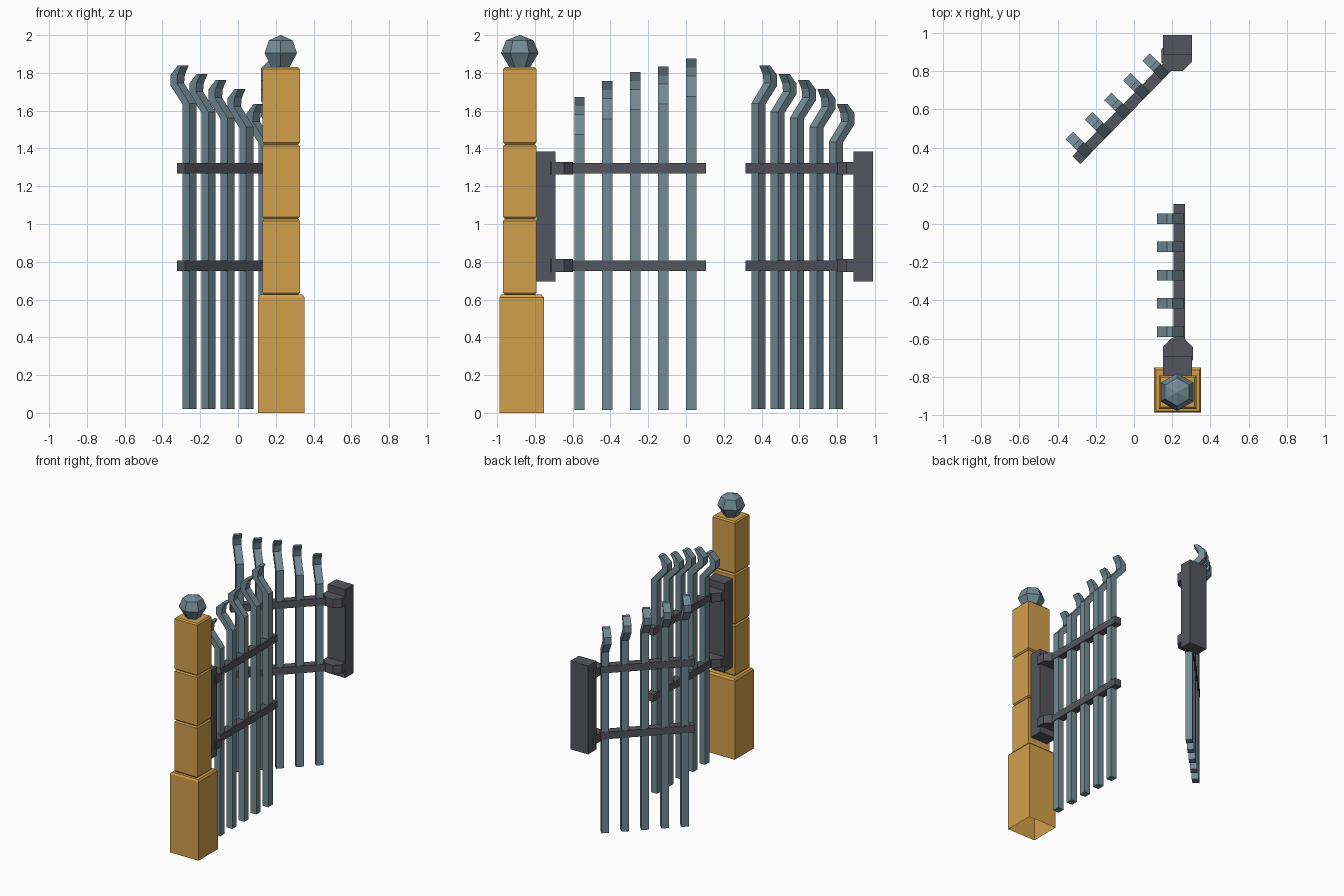
import bpy, bmesh, math
from mathutils import Matrix

if "Cube" in bpy.data.objects:
    bpy.data.objects.remove(bpy.data.objects["Cube"])


def material(name, color):
    m = bpy.data.materials.new(name)
    m.diffuse_color = (*color, 1)
    m.use_nodes = True
    m.node_tree.nodes["Principled BSDF"].inputs["Base Color"].default_value = m.diffuse_color
    return m


STONE = material("stone", (0.65, 0.35, 0.07))
STEEL = material("steel", (0.17, 0.26, 0.30))
IRON = material("dark_iron", (0.09, 0.09, 0.115))


def finish(bm, name, mat, matrix=Matrix()):
    bmesh.ops.transform(bm, matrix=matrix, verts=bm.verts)
    bmesh.ops.recalc_face_normals(bm, faces=bm.faces)
    mesh = bpy.data.meshes.new(name)
    bm.to_mesh(mesh)
    bm.free()
    mesh.materials.append(mat)
    ob = bpy.data.objects.new(name, mesh)
    bpy.context.collection.objects.link(ob)
    return ob


def loft(rings, name, mat, cap_bottom=True, matrix=Matrix()):
    """Skin a stack of equal-length point loops and cap the ends."""
    bm = bmesh.new()
    loops = [[bm.verts.new(p) for p in ring] for ring in rings]
    n = len(loops[0])
    for a, b in zip(loops, loops[1:]):
        for i in range(n):
            j = (i + 1) % n
            bm.faces.new((a[i], a[j], b[j], b[i]))
    bm.faces.new(loops[-1])
    if cap_bottom:
        bm.faces.new(loops[0])
    return finish(bm, name, mat, matrix)


def box(lo, hi, name, mat, matrix=Matrix()):
    rect = [(lo[0], lo[1]), (hi[0], lo[1]), (hi[0], hi[1]), (lo[0], hi[1])]
    return loft([[(x, y, z) for x, y in rect] for z in (lo[2], hi[2])],
                name, mat, True, matrix)


# Stone pillar: open-bottomed base and three chamfered blocks
def rect_ring(z, hx, hy, cy):
    return [(0.229 + sx * hx, cy + sy * hy, z)
            for sx, sy in ((-1, -1), (1, -1), (1, 1), (-1, 1))]


rings = [rect_ring(0, 0.123, 0.118, -0.87), rect_ring(0.612, 0.123, 0.118, -0.87),
         rect_ring(0.626, 0.113, 0.108, -0.872)]
for z0, z1 in ((0.626, 1.027), (1.027, 1.422), (1.422, 1.83)):
    rings += [rect_ring(z0, 0.089, 0.079, -0.88), rect_ring(z0 + 0.01, 0.098, 0.088, -0.88),
              rect_ring(z1 - 0.01, 0.098, 0.088, -0.88)]
rings.append(rect_ring(1.83, 0.089, 0.079, -0.88))
loft(rings, "stone_pillar", STONE, cap_bottom=False)

# Six-sided ball finial
ball = [[(0.226 + r * math.sin(i * math.pi / 3), -0.88 + r * math.cos(i * math.pi / 3), z)
         for i in range(6)]
        for z, r in ((1.83, 0.055), (1.905, 0.099), (1.972, 0.073), (2.0, 0.002))]
loft(ball, "ball_finial", STEEL)

# Hooked picket head: (outward offset, height relative to top)
HOOK = [(0.025, -0.205), (0.115, -0.105), (0.115, -0.05), (0.062, 0), (0.035, 0),
        (0.062, -0.047), (0.068, -0.092), (-0.025, -0.20)]


def gate(side, matrix, first, step, length, tops, foot):
    """Gate leaf in local space: pivot at origin, leaf along +y, hooks towards -x."""
    for i, top in enumerate(tops):
        y = first + i * step
        profile = [(0.025, foot)] + [(n, top + z) for n, z in HOOK] + [(-0.025, foot)]
        loft([[(0.006 - n, y + dy, z) for n, z in profile] for dy in (-0.0275, 0.0275)],
             f"{side}_picket_{i + 1}", STEEL, True, matrix)
    for label, z in (("lower", 0.78), ("upper", 1.295)):
        box((-0.022, 0, z - 0.028), (0.036, length, z + 0.028),
            f"{side}_{label}_rail", IRON, matrix)
        # Eight-sided hinge knuckle
        octagon = [(0.086 * math.cos(math.radians(22.5 + 45 * k)),
                    0.01 + 0.086 * math.sin(math.radians(22.5 + 45 * k))) for k in range(8)]
        loft([[(x, y, z + dz) for x, y in octagon] for dz in (-0.034, 0.034)],
             f"{side}_{label}_hinge", IRON, True, matrix)


# Near leaf stands straight; far leaf is mirrored and swung open
gate("near", Matrix.Translation((0.23, -0.688, 0)), 0.124, 0.148, 0.793,
     (1.673, 1.757, 1.805, 1.834, 1.875), 0.015)
gate("far", Matrix.Translation((0.23, 0.888, 0)) @ Matrix.Rotation(math.radians(-44.4), 4, 'Z')
     @ Matrix.Scale(-1, 4, (0, 1, 0)), 0.127, 0.1435, 0.768,
     (1.635, 1.714, 1.762, 1.794, 1.838), 0.02)

# Hinge plates
box((0.152, -0.792, 0.695), (0.303, -0.69, 1.385), "near_hinge_plate", IRON)
box((0.152, 0.888, 0.695), (0.303, 0.99, 1.385), "far_hinge_plate", IRON)
